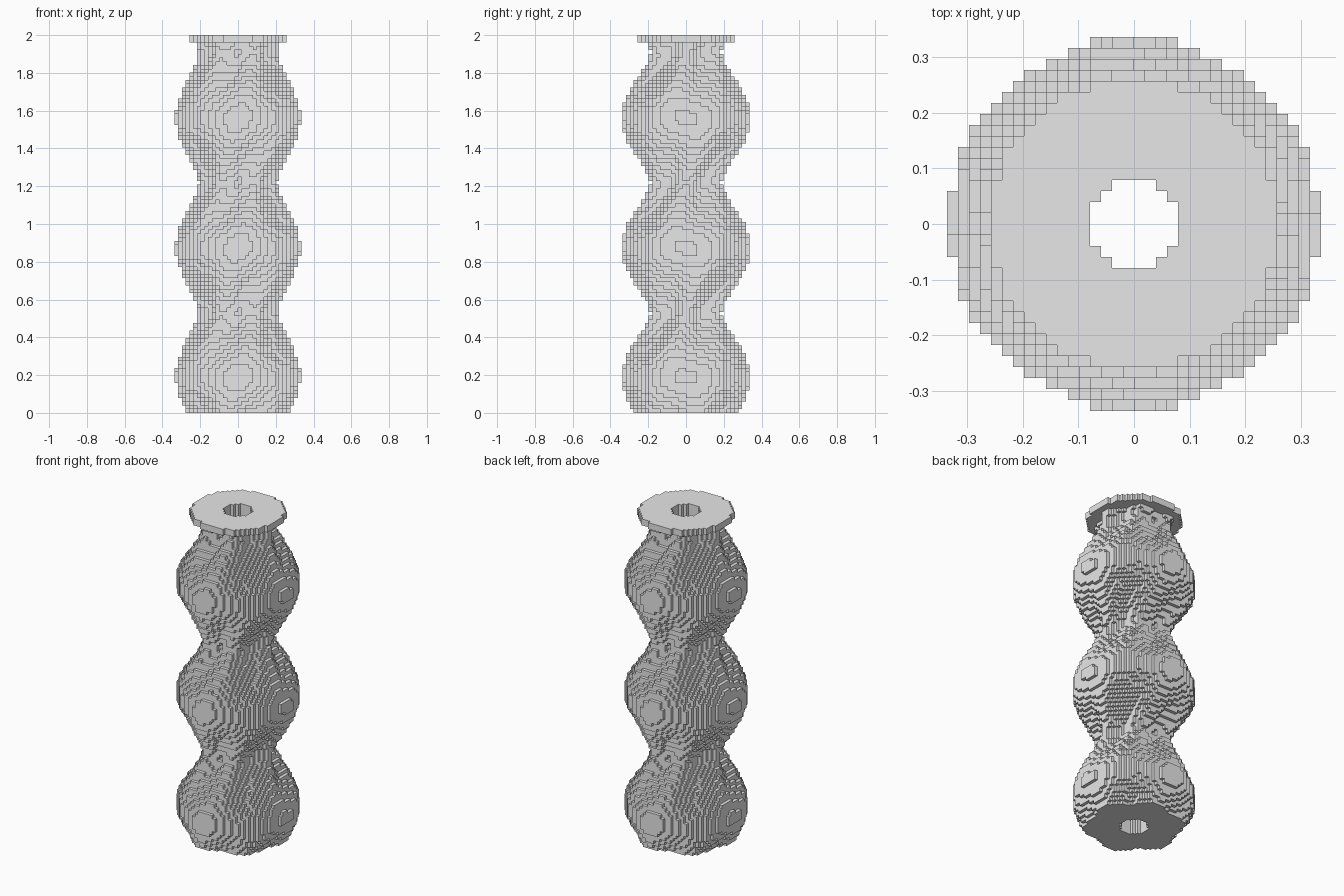
import bpy
import bmesh
import math
from mathutils import Vector

cube = bpy.data.objects.get("Cube")
if cube:
    bpy.data.objects.remove(cube, do_unlink=True)

LAYERS = 101            # block layers over the full height
P = 2 / LAYERS          # block size
HALF = 17               # blocks from the axis to the widest point
PERIOD = 0.686          # spacing of the bulges
BULGE_Z = 0.875         # height of the middle bulge
LOBES = 6
BORE = 0.08
FLANGE = 0.262
FLANGE_LAYERS = 2

grey = bpy.data.materials.new("light_grey")
grey.use_nodes = True
grey.diffuse_color = (0.8, 0.8, 0.8, 1)
grey.node_tree.nodes["Principled BSDF"].inputs["Base Color"].default_value = (0.8, 0.8, 0.8, 1)


def column_radius(angle, z):
    """Bulging column with twisted lobes that are deepest at the necks."""
    phase = 2 * math.pi * (z - BULGE_Z) / PERIOD
    swell = abs(math.cos(phase / 2)) ** 1.6
    lobe = 0.022 - 0.018 * swell ** 2
    return 0.187 + 0.148 * swell - lobe * math.cos(LOBES * angle - phase)


def fill(first, last, radius):
    """Set of block cells between the bore and the given radius."""
    cells = set()
    for i in range(-HALF, HALF):
        for j in range(-HALF, HALF):
            x, y = (i + 0.5) * P, (j + 0.5) * P
            dist, angle = math.hypot(x, y), math.atan2(y, x)
            if dist < BORE:
                continue
            for k in range(first, last):
                if dist <= radius(angle, (k + 0.5) * P):
                    cells.add((i, j, k))
    return cells


def build_blocks(name, cells, hidden_by=frozenset()):
    """Mesh of the exposed faces of the block cells."""
    bm = bmesh.new()
    corners = {}

    def corner(key):
        if key not in corners:
            corners[key] = bm.verts.new(Vector(key) * P)
        return corners[key]

    for cell in cells:
        for axis in range(3):
            for side in (0, 1):
                near = list(cell)
                near[axis] += 2 * side - 1
                if tuple(near) in cells or tuple(near) in hidden_by:
                    continue
                u, v = (axis + 1) % 3, (axis + 2) % 3
                ring = []
                for du, dv in ((0, 0), (1, 0), (1, 1), (0, 1)):
                    key = list(cell)
                    key[axis] += side
                    key[u] += du
                    key[v] += dv
                    ring.append(corner(tuple(key)))
                bm.faces.new(ring if side else ring[::-1])
    mesh = bpy.data.meshes.new(name)
    bm.to_mesh(mesh)
    bm.free()
    mesh.materials.append(grey)
    obj = bpy.data.objects.new(name, mesh)
    bpy.context.collection.objects.link(obj)
    return obj


# Twisted column with three bulges, and the flat ring on top
top = LAYERS - FLANGE_LAYERS
column = fill(0, top, column_radius)
ring = fill(top, LAYERS, lambda angle, z: FLANGE)
build_blocks("twisted_column", column, ring)
build_blocks("top_ring", ring, column)
